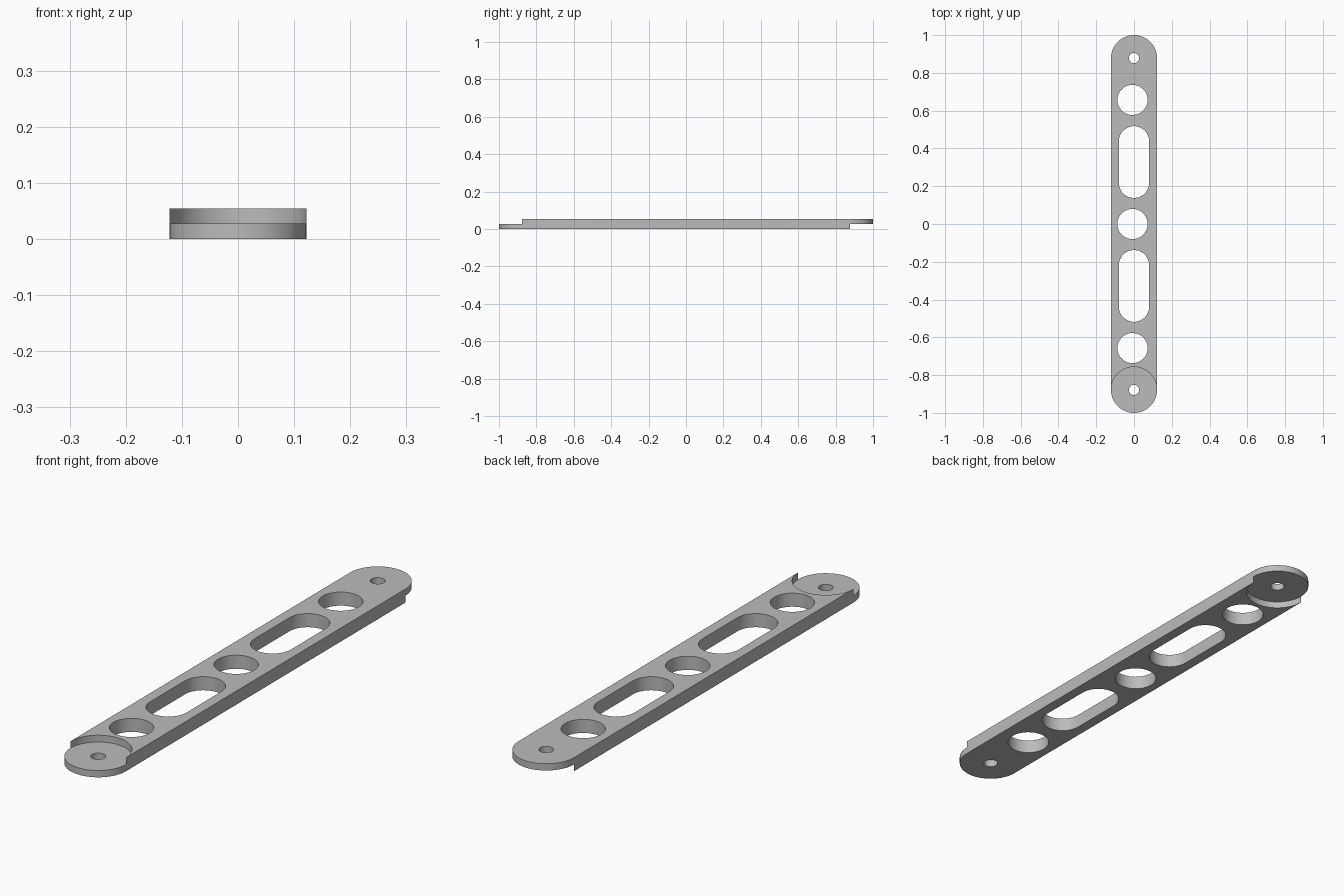
import bpy, bmesh, math

if "Cube" in bpy.data.objects:
    bpy.data.objects.remove(bpy.data.objects["Cube"], do_unlink=True)

HALF_W = 0.122          # half width of the bar and radius of its ends
PIN_Y = 1 - HALF_W      # pivot hole centres
THICK = 0.054
MID = THICK / 2

grey = bpy.data.materials.new("plain_grey")
grey.use_nodes = True
colour = (0.5, 0.5, 0.5, 1)
grey.diffuse_color = colour
grey.node_tree.nodes["Principled BSDF"].inputs["Base Color"].default_value = colour


def arc(x, y, r, start, end, steps=32):
    """Points along an arc, angles in degrees."""
    angles = [math.radians(start + (end - start) * i / steps) for i in range(steps + 1)]
    return [(x + r * math.cos(a), y + r * math.sin(a)) for a in angles]


def slot(x, y, r, straight):
    """Rounded slot along y; straight is half the distance between its arc centres."""
    return arc(x, y + straight, r, 0, 180) + arc(x, y - straight, r, 180, 360)


def prism(name, outline, z0, z1):
    bm = bmesh.new()
    face = bm.faces.new([bm.verts.new((x, y, z0)) for x, y in outline])
    top = bmesh.ops.extrude_face_region(bm, geom=[face])["geom"]
    bmesh.ops.translate(bm, vec=(0, 0, z1 - z0),
                        verts=[v for v in top if isinstance(v, bmesh.types.BMVert)])
    bmesh.ops.recalc_face_normals(bm, faces=bm.faces)
    mesh = bpy.data.meshes.new(name)
    bm.to_mesh(mesh)
    bm.free()
    mesh.materials.append(grey)
    obj = bpy.data.objects.new(name, mesh)
    bpy.context.collection.objects.link(obj)
    return obj


def circle(x, y, r):
    return arc(x, y, r, 0, 360, 64)[:-1]


# Bar with rounded ends
bar = prism("link_bar", slot(0, 0, HALF_W, PIN_Y), 0, THICK)

# Round holes, long slots and pivot holes
openings = [circle(-0.008, y, 0.08) for y in (-0.657, 0, 0.657)]
openings += [slot(0, y, 0.08, 0.11) for y in (-0.328, 0.328)]
openings += [circle(0, y, 0.027) for y in (-PIN_Y, PIN_Y)]
cutters = [prism("opening_cutter", o, -0.1, 0.2) for o in openings]

# Half-thickness lap recesses: upper half at the front, lower half at the back
lap = arc(0, -PIN_Y, HALF_W - 0.0006, 0, 180, 48)
lap += [(-0.2, -PIN_Y), (-0.2, -1.1), (0.2, -1.1), (0.2, -PIN_Y)]
cutters.append(prism("front_lap_cutter", lap, MID, 0.2))
cutters.append(prism("back_lap_cutter", [(-x, -y) for x, y in lap], -0.1, MID))

bpy.ops.object.select_all(action="DESELECT")
bpy.context.view_layer.objects.active = bar
bar.select_set(True)
for cutter in cutters:
    mod = bar.modifiers.new("cut", "BOOLEAN")
    mod.operation = "DIFFERENCE"
    mod.solver = "EXACT"
    mod.object = cutter
    bpy.ops.object.modifier_apply(modifier=mod.name)
    bpy.data.objects.remove(cutter, do_unlink=True)

bpy.ops.object.shade_smooth_by_angle(angle=math.radians(30))
